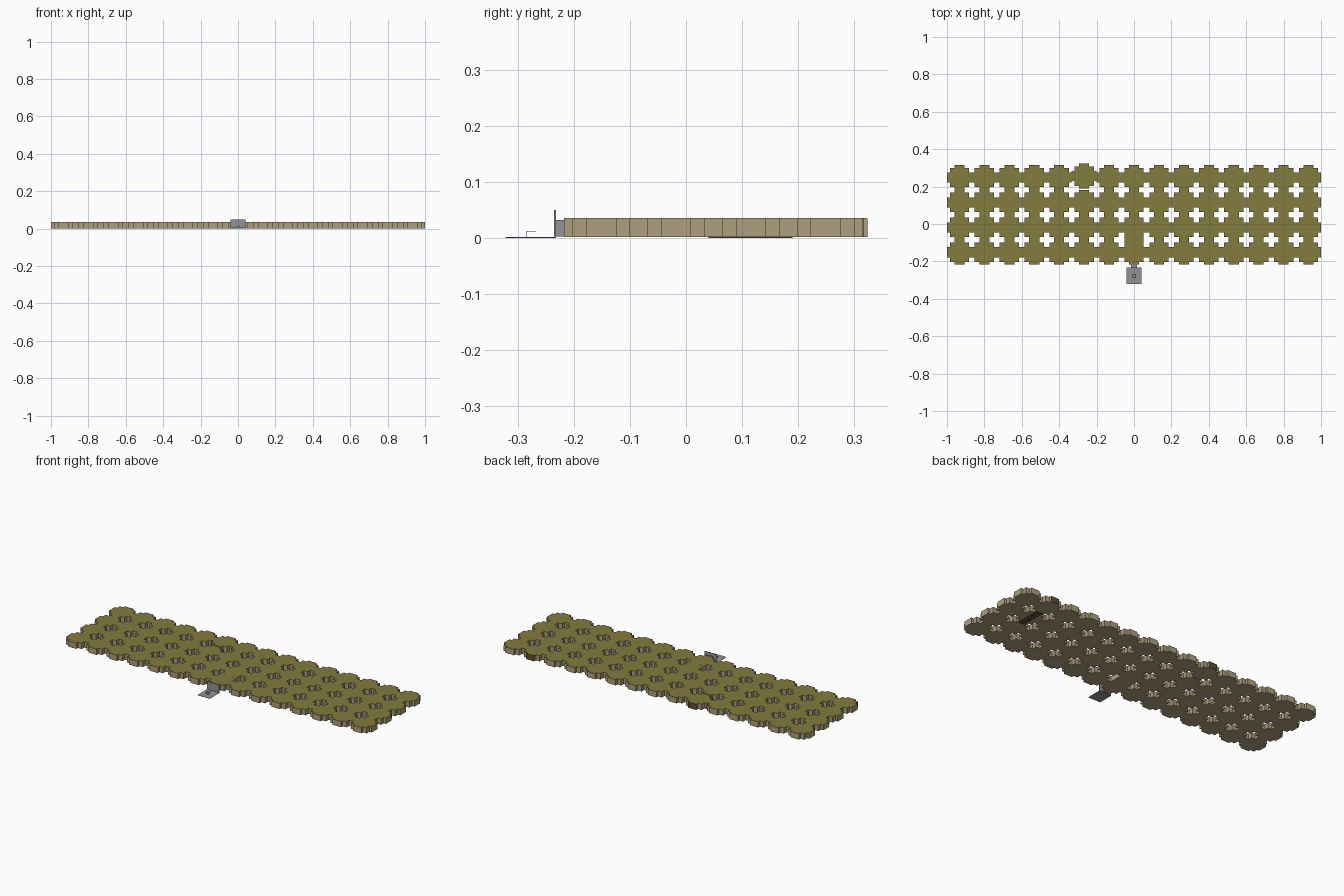
import bpy, bmesh

cube = bpy.data.objects.get("Cube")
if cube:
    bpy.data.objects.remove(cube)

COLS, ROWS = 15, 4
STEP = 2 / COLS
Y_FIRST = -0.151
BOTTOM, TOP = 0.002, 0.036


def material(name, rgb):
    m = bpy.data.materials.new(name)
    m.use_nodes = True
    m.diffuse_color = (*rgb, 1)
    m.node_tree.nodes["Principled BSDF"].inputs["Base Color"].default_value = (*rgb, 1)
    return m


olive = material("olive_top", (0.23, 0.2, 0.05))
tan = material("tan_stone", (0.42, 0.35, 0.21))
grey = material("grey_metal", (0.29, 0.29, 0.31))
dark = material("dark_olive", (0.09, 0.08, 0.03))


def finish(bm, name, mats):
    me = bpy.data.meshes.new(name)
    bm.normal_update()
    for f in bm.faces:
        f.material_index = 1 if len(mats) > 1 and f.normal.z > 0.5 else 0
    bm.to_mesh(me)
    bm.free()
    for m in mats:
        me.materials.append(m)
    ob = bpy.data.objects.new(name, me)
    bpy.context.scene.collection.objects.link(ob)
    return ob


def box(name, x, y, z, *mats):
    """Box from (min, max) ranges on each axis."""
    bm = bmesh.new()
    bmesh.ops.create_cube(bm, size=1)
    for v in bm.verts:
        v.co = [r[0] if c < 0 else r[1] for c, r in zip(v.co, (x, y, z))]
    return finish(bm, name, mats)


# Stepped tile outline: one quarter, turned four times
A, B, C = STEP / 2, 0.0515, 0.027
outline = []
for _ in range(4):
    outline = [(-y, x) for x, y in outline]
    outline = [(A, -C), (A, C), (B, C), (B, B), (C, B)] + outline
outline.sort(key=lambda p: 0)
quarter = [(A, -C), (A, C), (B, C), (B, B), (C, B)]
outline = []
for _ in range(4):
    outline += quarter
    quarter = [(-y, x) for x, y in quarter]


def add_tile(bm, cx, cy, joined=()):
    """Extruded tile; walls shared with a neighbour are left out."""
    low = [bm.verts.new((cx + x, cy + y, BOTTOM)) for x, y in outline]
    high = [bm.verts.new((cx + x, cy + y, TOP)) for x, y in outline]
    bm.faces.new(high)
    bm.faces.new(low[::-1])
    n = len(outline)
    for i in range(n):
        side = i // 5 if i % 5 == 0 else None
        if side in joined:
            continue
        j = (i + 1) % n
        bm.faces.new((low[i], low[j], high[j], high[i]))


# Tiled floor slab, with one back tile slightly out of line
ODD = (5, ROWS - 1)
cells = {(i, j) for i in range(COLS) for j in range(ROWS)} - {ODD}
centre = lambda i, j: (-1 + STEP * (i + 0.5), Y_FIRST + STEP * j)
slab = bmesh.new()
for i, j in sorted(cells):
    around = [(i + 1, j), (i, j + 1), (i - 1, j), (i, j - 1)]
    add_tile(slab, *centre(i, j), [k for k, c in enumerate(around) if c in cells])
bmesh.ops.remove_doubles(slab, verts=slab.verts, dist=0.0001)
finish(slab, "tiled_slab", (tan, olive))

odd = bmesh.new()
ox, oy = centre(*ODD)
add_tile(odd, ox, oy + 0.007)
finish(odd, "offset_tile", (tan, olive))

# Filler block behind the front fitting
box("filler_block", (-B, B), (Y_FIRST - B, 0.033), (BOTTOM, TOP - 0.0003), tan, olive)

# Dark plates on the back edge and underneath
for name, i, out in (("back_plate_right", 5, 0.007), ("back_plate_left", 13, 0)):
    x, y = centre(i, ROWS - 1)
    edge = y + A + out
    box(name, (x - C, x + C), (edge - 0.001, edge + 0.0005), (BOTTOM, TOP - 0.001), dark)
box("under_plate", (0.78, 0.82), (0.04, 0.19), (0, 0.003), dark)

# Front fitting: neck, upright sheet, floor sheet and small handle
box("neck", (-0.015, 0.015), (-0.234, -0.217), (0.003, 0.032), grey)
box("upright_sheet", (-0.04, 0.04), (-0.235, -0.232), (0.003, 0.05), grey)
box("floor_sheet", (-0.04, 0.04), (-0.322, -0.232), (0, 0.0015), grey)
box("handle_top", (-0.01, 0.01), (-0.285, -0.267), (0.011, 0.012), grey)
box("handle_leg", (-0.01, 0.01), (-0.285, -0.284), (0.001, 0.012), grey)
